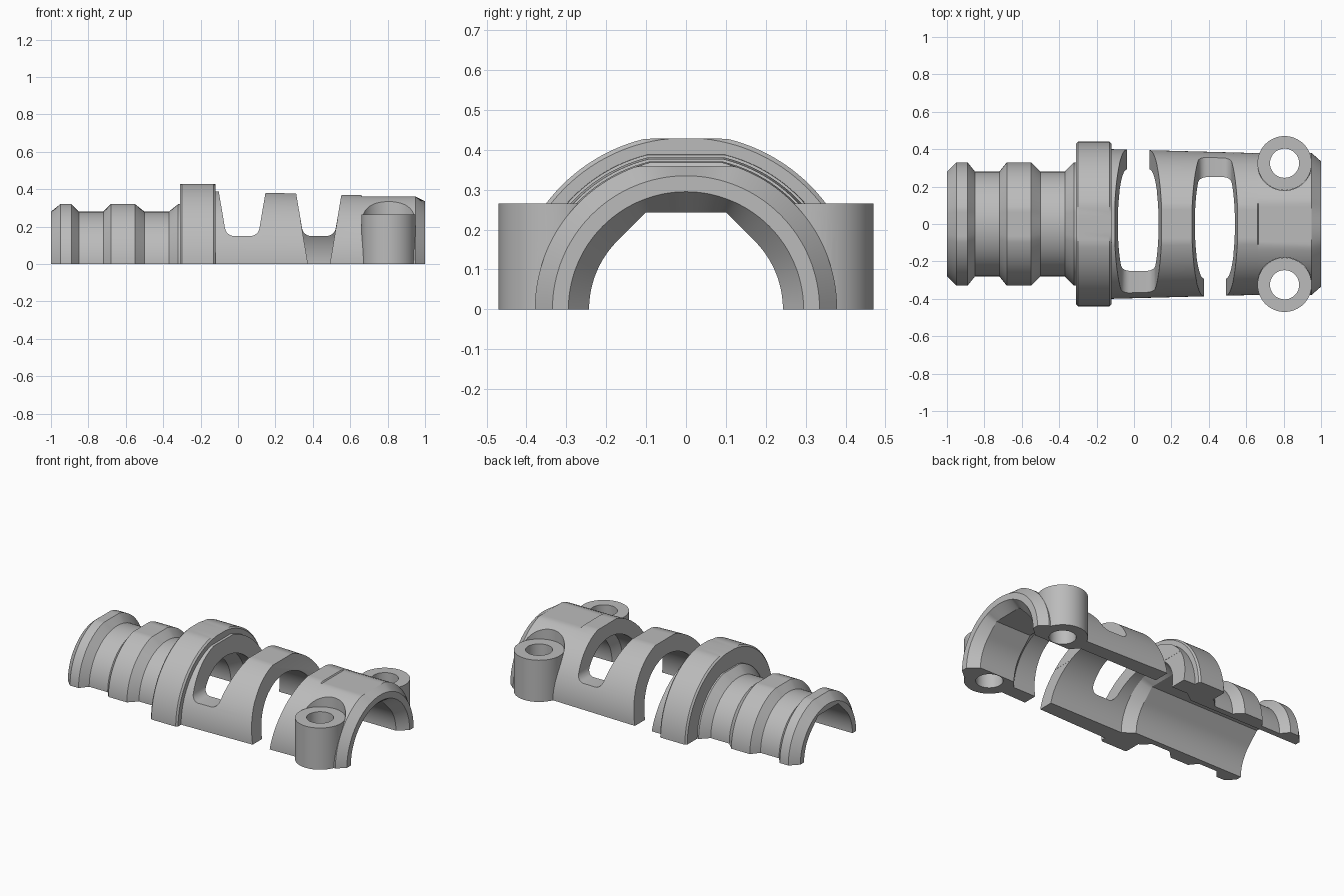
import bpy, bmesh, math
from mathutils import Matrix, Vector

if "Cube" in bpy.data.objects:
    bpy.data.objects.remove(bpy.data.objects["Cube"], do_unlink=True)

SEGMENTS = 64

grey = bpy.data.materials.new("light grey")
grey.use_nodes = True
colour = (0.5, 0.5, 0.5, 1)
grey.diffuse_color = colour
grey.node_tree.nodes["Principled BSDF"].inputs["Base Color"].default_value = colour


def finish(bm, name):
    bmesh.ops.recalc_face_normals(bm, faces=bm.faces)
    mesh = bpy.data.meshes.new(name)
    bm.to_mesh(mesh)
    bm.free()
    mesh.materials.append(grey)
    obj = bpy.data.objects.new(name, mesh)
    bpy.context.collection.objects.link(obj)
    return obj


def loft(name, rings):
    """Closed solid through matching rings of points."""
    bm = bmesh.new()
    loops = [[bm.verts.new(p) for p in ring] for ring in rings]
    n = len(loops[0])
    for a, b in zip(loops, loops[1:]):
        for i in range(n):
            j = (i + 1) % n
            bm.faces.new((a[i], a[j], b[j], b[i]))
    bm.faces.new(loops[0])
    bm.faces.new(loops[-1])
    return finish(bm, name)


def arch(x, radius, top=9, octagon=False):
    """Half-round section with straight legs running below the ground."""
    pts = []
    for i in range(SEGMENTS + 1):
        a = math.pi * i / SEGMENTS
        r = radius
        if octagon and math.pi / 4 <= a <= math.pi * 3 / 4:
            step = math.pi / 4
            r /= math.cos(a - step * round(a / step))
        pts.append((x, r * math.cos(a), min(top, r * math.sin(a))))
    return pts + [(x, -radius, -0.1), (x, radius, -0.1)]


def cylinder(name, x, y, radius, low, high):
    bm = bmesh.new()
    bmesh.ops.create_cone(bm, cap_ends=True, segments=SEGMENTS, radius1=radius,
                          radius2=radius, depth=high - low,
                          matrix=Matrix.Translation((x, y, (low + high) / 2)))
    return finish(bm, name)


def combine(target, tool, operation="DIFFERENCE"):
    mod = target.modifiers.new("Boolean", "BOOLEAN")
    mod.object, mod.operation, mod.solver = tool, operation, "EXACT"
    bpy.context.view_layer.objects.active = target
    bpy.ops.object.modifier_apply(modifier=mod.name)
    bpy.data.objects.remove(tool, do_unlink=True)


def slot(left, right, slope, low, high, y0, y1, fillet=0):
    """Wedge cutter that widens upward; the floor corners may be rounded."""
    section = [(left - slope * low, low), (right + slope * low, low),
               (right + slope * high, high), (left - slope * high, high)]
    cutter = loft("slot_cutter", [[(x, y, z) for x, z in section] for y in (y0, y1)])
    if fillet:
        bm = bmesh.new()
        bm.from_mesh(cutter.data)
        floor = [e for e in bm.edges
                 if all(abs(v.co.z - low) < 1e-4 for v in e.verts)
                 and abs(e.verts[0].co.y - e.verts[1].co.y) > 0.1]
        bmesh.ops.bevel(bm, geom=floor, offset=fillet, segments=6,
                        profile=0.5, affect="EDGES")
        bm.to_mesh(cutter.data)
        bm.free()
    return cutter


def flat_top(x, r):
    """Height of the flat that runs along the crown."""
    if x < -0.31 or r == 0.33:
        return 0.32
    if r > 0.41:
        return 0.428
    return 0.36 if x > 0.66 else 0.97 * r


# Ribbed neck, collar and tapered body
outer = [(-1, .28), (-.95, .33), (-.89, .33), (-.85, .28), (-.72, .28),
         (-.68, .33), (-.55, .33), (-.5, .28), (-.37, .28), (-.32, .33),
         (-.31, .33), (-.31, .43), (-.3, .44), (-.13, .44), (-.12, .43),
         (-.12, .4), (.66, .379), (.665, .379), (.95, .379), (1, .335)]
shell = loft("clamp_shell", [arch(x, r, flat_top(x, r)) for x, r in outer])

# Screw lugs standing in round pockets on both sides
LUG_X, LUG_Y, LUG_R, LUG_TOP = 0.805, 0.325, 0.145, 0.265
for side in (-1, 1):
    y = side * LUG_Y
    combine(shell, cylinder("pocket", LUG_X, y, LUG_R + 0.001, LUG_TOP - 0.01, 1))
    combine(shell, cylinder("lug", LUG_X, y, LUG_R, -0.09, LUG_TOP), "UNION")

# Bore: faceted neck, wide round chamber, faceted collar and flared mouth
NARROW, WIDE = 0.243, 0.292
bore = []
for x, r in ((-1.1, NARROW), (-.22, NARROW), (-.15, WIDE), (.65, WIDE),
             (.69, NARROW), (.94, NARROW), (1, .295), (1.1, .295)):
    ring = arch(x, r, octagon=r == NARROW)
    ring[-2:] = [Vector(p) - Vector((0, 0, 0.1)) for p in ring[-2:]]
    bore.append(ring)
combine(shell, loft("bore", bore))

# Screw holes
for side in (-1, 1):
    combine(shell, cylinder("screw_hole", LUG_X, side * LUG_Y, 0.078, -0.3, 1))

# Alternating slots: each has a floor on one side and runs out on the other
GAP = 0.001
for left, right, open_side in ((-.037, .082, 1), (.375, .49, -1)):
    combine(shell, slot(left, right, .17, 0.15, 0.6, -1, 1, 0.04))
    combine(shell, slot(left - GAP, right + GAP, .17, -0.3, 0.24, 0, open_side))

# Trim the mating face flat on the ground
bm = bmesh.new()
bmesh.ops.create_cube(bm, size=4, matrix=Matrix.Translation((0, 0, -2)))
combine(shell, finish(bm, "ground_trim"))

bpy.ops.object.select_all(action="DESELECT")
shell.select_set(True)
bpy.context.view_layer.objects.active = shell
bpy.ops.object.shade_smooth_by_angle(angle=math.radians(25))
